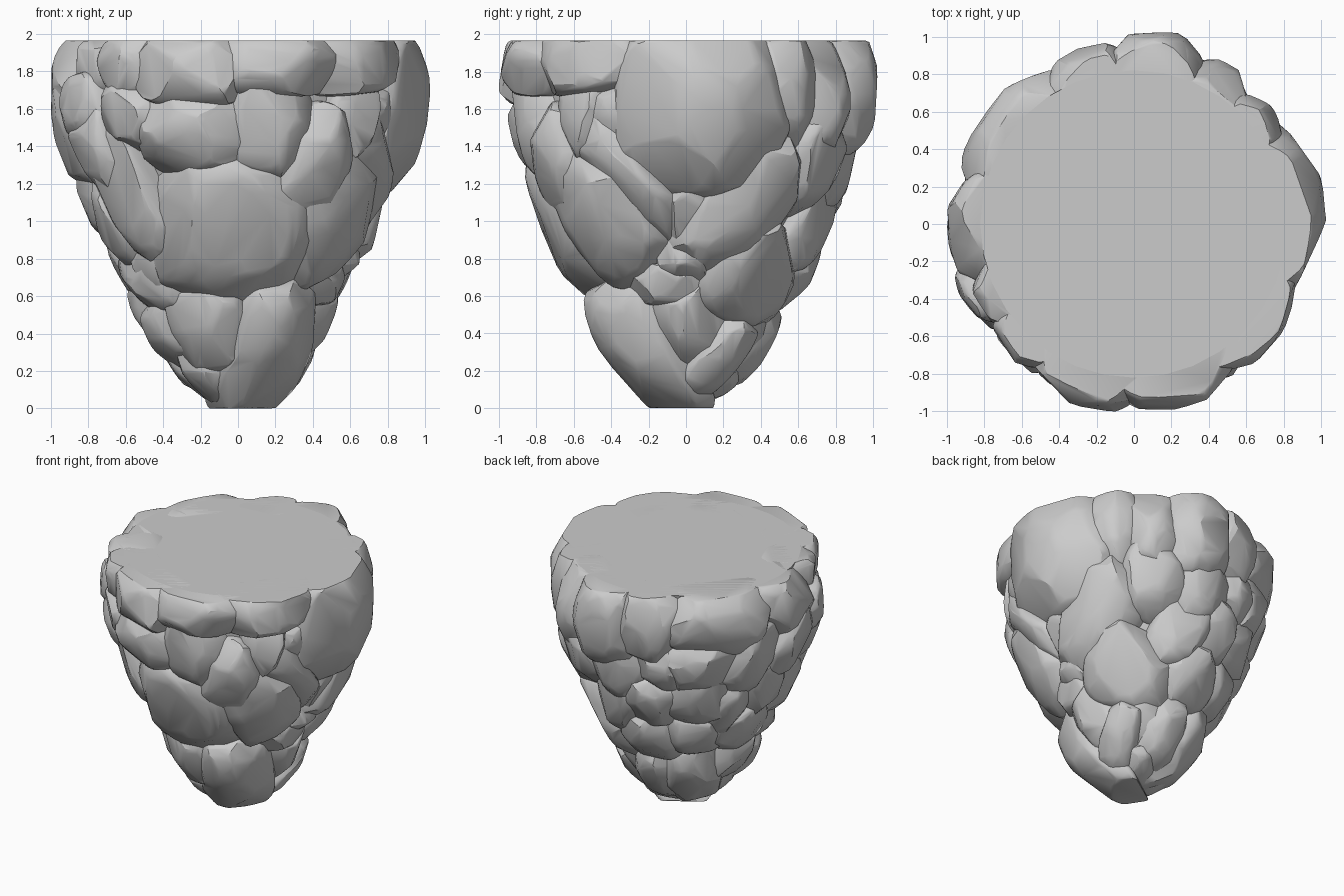
import bpy, bmesh, math, random
from mathutils import Vector

random.seed(11)
TOP = 1.965
# Outer silhouette of the floating rock: (z, radius)
PROFILE = [(-0.3, 0.0), (0, 0.19), (0.2, 0.38), (0.4, 0.50), (0.6, 0.58), (0.8, 0.70),
           (1.0, 0.79), (1.2, 0.87), (1.4, 0.94), (1.6, 0.98), (1.75, 0.99), (1.97, 0.95), (2.4, 0.86)]


def radius(z):
    for (z0, r0), (z1, r1) in zip(PROFILE, PROFILE[1:]):
        if z <= z1:
            return max(0, r0 + (r1 - r0) * (z - z0) / (z1 - z0))
    return PROFILE[-1][1]


def finish(bm, name):
    me = bpy.data.meshes.new(name)
    bm.to_mesh(me)
    bm.free()
    ob = bpy.data.objects.new(name, me)
    bpy.context.collection.objects.link(ob)
    bpy.context.view_layer.objects.active = ob
    ob.select_set(True)
    bpy.ops.object.shade_smooth_by_angle(angle=math.radians(25))
    ob.select_set(False)


def spow(v, e):
    return math.copysign(abs(v) ** e, v)


# A boulder wrapped on the silhouette, then chiselled by flat planes
def boulder(name, deg, z, w, h, roll=0, push=0.0, depth=0.42):
    bm = bmesh.new()
    bmesh.ops.create_icosphere(bm, subdivisions=4, radius=1)
    th, ro = math.radians(deg), math.radians(roll)
    r0 = max(radius(z), 0.3)
    out, tan = Vector((math.cos(th), math.sin(th), 0)), Vector((-math.sin(th), math.cos(th), 0))
    for v in bm.verts:
        a, b, c = (spow(k, 0.66) for k in v.co)
        a, b = a * w * 0.6, b * h * 0.58
        a, b = a * math.cos(ro) + b * math.sin(ro), b * math.cos(ro) - a * math.sin(ro)
        t = a / r0 * 0.9
        rr = radius(z + b) + push + 0.025 + (c - 1) * depth / 2
        v.co = out * (rr - r0 * (1 - math.cos(t))) + tan * r0 * math.sin(t) + Vector((0, 0, z + b))
    cen = sum((v.co for v in bm.verts), Vector()) / len(bm.verts)
    face = (out + Vector((0, 0, -0.4 if z < 1.5 else 0))).normalized()
    planes = [(face, 0.92)]
    for i in range(26):
        n = Vector([random.gauss(0, 1) for _ in range(3)]).normalized()
        if n.dot(face) < -0.2:
            n = -n
        planes.append(((n + face * 0.35).normalized(), random.uniform(0.86, 0.96)))
    for n, f in planes:
        d = max((v.co - cen).dot(n) for v in bm.verts) * f
        for v in bm.verts:
            over = (v.co - cen).dot(n) - d
            if over > 0:
                v.co -= n * over
    for v in bm.verts:
        v.co.z = min(max(v.co.z, 0), TOP)
    # convex skin removes any folds left by the chiselling
    pts = [v.co.copy() for v in bm.verts]
    bm.clear()
    for p in pts:
        bm.verts.new(p)
    bmesh.ops.remove_doubles(bm, verts=bm.verts, dist=0.012)
    res = bmesh.ops.convex_hull(bm, input=bm.verts)
    bmesh.ops.delete(bm, geom=[v for v in bm.verts if not v.link_faces], context='VERTS')
    bmesh.ops.dissolve_limit(bm, angle_limit=math.radians(4), verts=bm.verts, edges=bm.edges)
    bmesh.ops.recalc_face_normals(bm, faces=bm.faces)
    finish(bm, name)


# Solid core with the flat top
bm = bmesh.new()
rings = []
for z in [0.22, 0.4, 0.6, 0.8, 1.0, 1.2, 1.45, 1.7, 1.88, TOP]:
    r = radius(z) - (0.17 if z < 1.9 else 0.13)
    rings.append([bm.verts.new((r * math.cos(i * math.pi / 16), r * math.sin(i * math.pi / 16), z))
                  for i in range(32)])
for lo, hi in zip(rings, rings[1:]):
    for i in range(32):
        j = (i + 1) % 32
        bm.faces.new((lo[i], lo[j], hi[j], hi[i]))
bm.faces.new(rings[0][::-1])
bm.faces.new(rings[-1])
finish(bm, "core")

# Boulders: angle, height, width, height size, clockwise tilt, push outward
RIM = [
    (-106, 1.82, 0.66, 0.36, 0, 0.04), (-74, 1.85, 0.70, 0.32, 0, 0.03), (-42, 1.86, 0.74, 0.32, -4, 0.01),
    (7, 1.60, 0.92, 0.84, 0, 0.04), (41, 1.70, 0.34, 0.66, 0, -0.02), (60, 1.68, 0.38, 0.64, -8, 0),
    (82, 1.68, 0.48, 0.68, 0, 0.05), (108, 1.72, 0.42, 0.60, 6, 0.01), (142, 1.76, 0.78, 0.48, 4, 0.01),
    (182, 1.76, 0.64, 0.46, 25, 0), (207, 1.84, 0.38, 0.30, 10, -0.03), (228, 1.83, 0.42, 0.32, -6, -0.01),
]
UPPER = [
    (-107, 1.46, 0.60, 0.40, 4, 0.01), (-78, 1.48, 0.46, 0.56, 8, -0.02), (-60, 1.28, 0.42, 0.62, 28, 0),
    (-42, 1.55, 0.32, 0.50, 10, -0.04), (-28, 1.30, 0.26, 0.96, -42, -0.02), (-27, 1.58, 0.36, 0.36, 0, -0.06),
    (30, 1.10, 0.46, 0.86, 44, 0.01), (60, 1.29, 0.46, 0.50, 10, 0.0), (88, 1.30, 0.48, 0.44, -10, 0),
    (113, 1.40, 0.38, 0.38, 20, -0.02), (133, 1.42, 0.54, 0.38, -12, 0), (160, 1.42, 0.38, 0.64, 35, 0),
    (184, 1.46, 0.38, 0.56, 30, 0.04), (203, 1.60, 0.38, 0.32, -15, 0.04), (208, 1.36, 0.34, 0.52, -12, 0.02),
    (229, 1.57, 0.38, 0.34, 12, 0.0),
]
MIDDLE = [
    (-95, 0.95, 0.96, 0.70, 6, 0.01), (-42, 1.06, 0.58, 0.80, -14, 0.0), (-142, 1.12, 0.40, 0.78, -16, 0.01),
    (0, 0.82, 0.30, 0.32, 0, -0.05), (45, 0.72, 0.62, 0.48, 14, 0.03), (80, 0.95, 0.42, 0.52, 18, -0.01),
    (104, 1.06, 0.46, 0.38, -10, 0.01), (130, 1.10, 0.54, 0.38, 8, 0.01), (152, 1.04, 0.36, 0.52, 30, 0.0),
    (178, 1.08, 0.46, 0.50, -15, 0.0), (200, 1.00, 0.40, 0.56, 10, 0.0), (96, 0.72, 0.46, 0.42, -12, 0.02),
    (132, 0.76, 0.48, 0.38, 10, 0.0), (166, 0.78, 0.50, 0.40, -6, 0.02), (204, 0.70, 0.54, 0.32, 12, 0.01),
    (-12, 0.66, 0.50, 0.20, 0, -0.03), (-140, 0.72, 0.40, 0.28, 10, -0.02), (5, 1.02, 0.34, 0.46, -20, -0.06),
]
BASE = [
    (-116, 0.43, 0.48, 0.46, -8, 0.0, 0.36), (-55, 0.33, 0.52, 0.66, -4, 0.03, 0.36), (4, 0.45, 0.42, 0.42, 0, -0.03),
    (33, 0.28, 0.24, 0.48, 32, 0.01, 0.3), (58, 0.40, 0.38, 0.46, -8, -0.04), (92, 0.33, 0.40, 0.48, -14, -0.02, 0.34),
    (136, 0.34, 0.44, 0.54, 5, 0.0, 0.36), (174, 0.48, 0.44, 0.40, 0, 0.01), (208, 0.42, 0.40, 0.40, -10, 0.01),
    (-132, 0.20, 0.24, 0.32, -25, -0.01, 0.3), (178, 0.22, 0.26, 0.32, 10, -0.03, 0.3), (60, 0.14, 0.22, 0.2, 0, -0.03, 0.3),
]
for name, rocks in (("rim_boulder", RIM), ("upper_boulder", UPPER),
                    ("middle_boulder", MIDDLE), ("base_boulder", BASE)):
    for i, rock in enumerate(rocks):
        boulder(f"{name}_{i + 1}", *rock)
